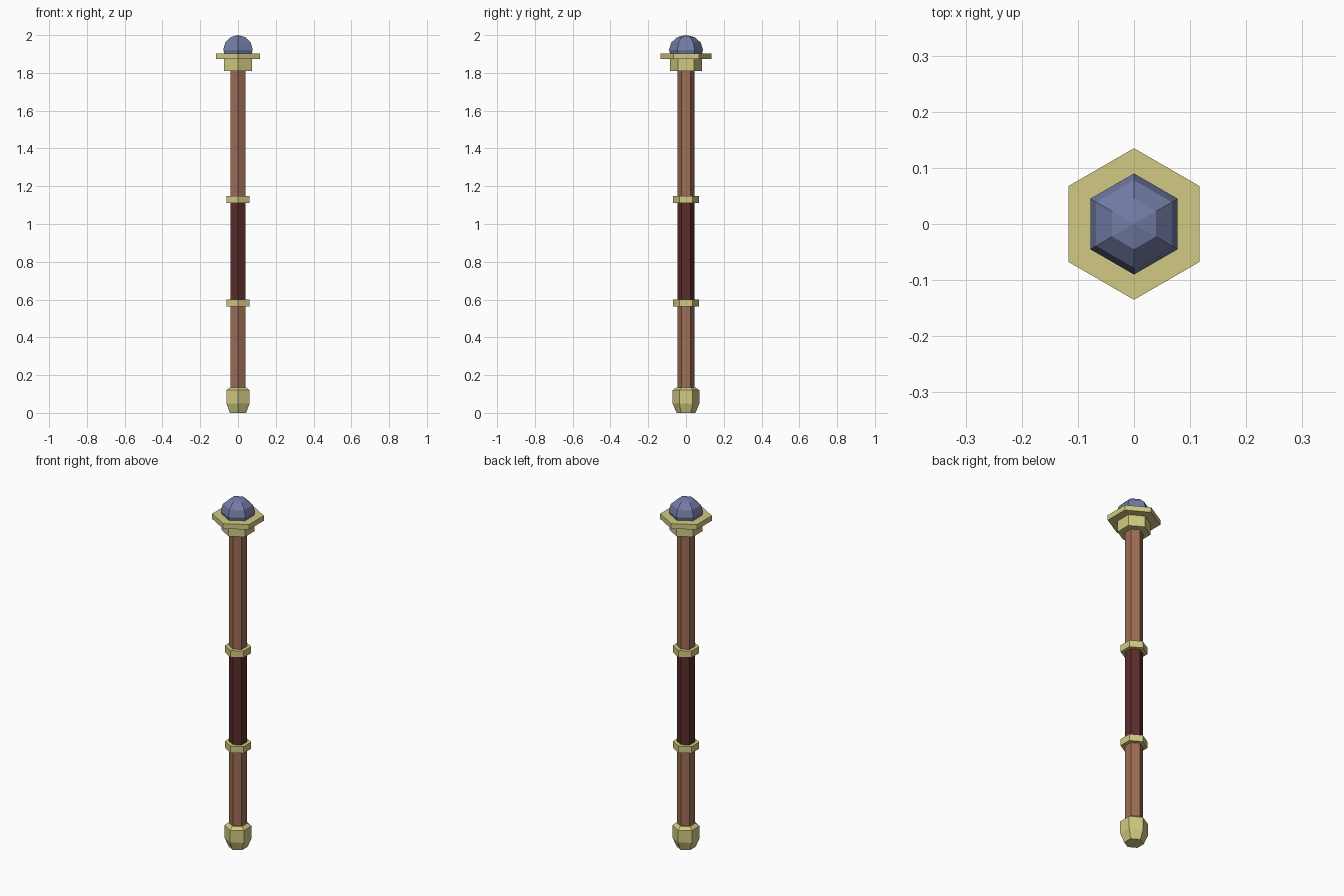
import bpy, bmesh, math

if "Cube" in bpy.data.objects:
    bpy.data.objects.remove(bpy.data.objects["Cube"])


def material(name, rgb):
    # sRGB colour converted to linear
    m = bpy.data.materials.new(name)
    lin = [c / 12.92 if c <= 0.04045 else ((c + 0.055) / 1.055) ** 2.4 for c in rgb]
    m.diffuse_color = (*lin, 1.0)
    m.use_nodes = True
    m.node_tree.nodes["Principled BSDF"].inputs["Base Color"].default_value = m.diffuse_color
    return m


gold = material("pale gold", (0.82, 0.79, 0.51))
wood = material("brown wood", (0.62, 0.43, 0.34))
leather = material("dark red leather", (0.36, 0.17, 0.17))
gem = material("slate blue gem", (0.45, 0.49, 0.65))


def hex_lathe(name, profile, mat):
    """Six-sided solid from (corner radius, z) pairs, with corners on the y axis."""
    bm = bmesh.new()
    rings = []
    for r, z in profile:
        if r < 1e-6:
            rings.append([bm.verts.new((0, 0, z))] * 6)
        else:
            rings.append([bm.verts.new((r * math.cos(a), r * math.sin(a), z))
                          for a in (math.pi / 2 + i * math.pi / 3 for i in range(6))])
    for lo, hi in zip(rings, rings[1:]):
        for i in range(6):
            j = (i + 1) % 6
            bm.faces.new(list(dict.fromkeys((lo[i], lo[j], hi[j], hi[i]))))
    if profile[0][0] > 1e-6:
        bm.faces.new(rings[0][::-1])
    if profile[-1][0] > 1e-6:
        bm.faces.new(rings[-1])
    bmesh.ops.recalc_face_normals(bm, faces=bm.faces)
    me = bpy.data.meshes.new(name)
    bm.to_mesh(me)
    bm.free()
    me.materials.append(mat)
    ob = bpy.data.objects.new(name, me)
    bpy.context.collection.objects.link(ob)
    return ob


# Foot cap
hex_lathe("foot_cap", [(0.05, 0), (0.071, 0.05), (0.071, 0.12), (0.05, 0.135)], gold)

# Shaft and wrapped grip
hex_lathe("lower_shaft", [(0.046, 0.12), (0.046, 0.58)], wood)
hex_lathe("grip", [(0.046, 0.58), (0.046, 1.13)], leather)
hex_lathe("upper_shaft", [(0.046, 1.13), (0.046, 1.83)], wood)

# Rings at both ends of the grip
for label, z in (("lower", 0.582), ("upper", 1.13)):
    hex_lathe(label + "_ring", [(0.069, z - 0.019), (0.069, z + 0.019)], gold)

# Head: collar, wide plate and faceted gem
hex_lathe("collar", [(0.085, 1.81), (0.085, 1.875)], gold)
hex_lathe("plate", [(0.135, 1.873), (0.135, 1.902)], gold)
gem_profile = [(0.09 * math.sin(math.pi * k / 6), 1.922 - 0.078 * math.cos(math.pi * k / 6))
               for k in range(7)]
gem_profile[0] = (0, gem_profile[0][1])
gem_profile[-1] = (0, 2.0)
hex_lathe("gem", gem_profile, gem)
